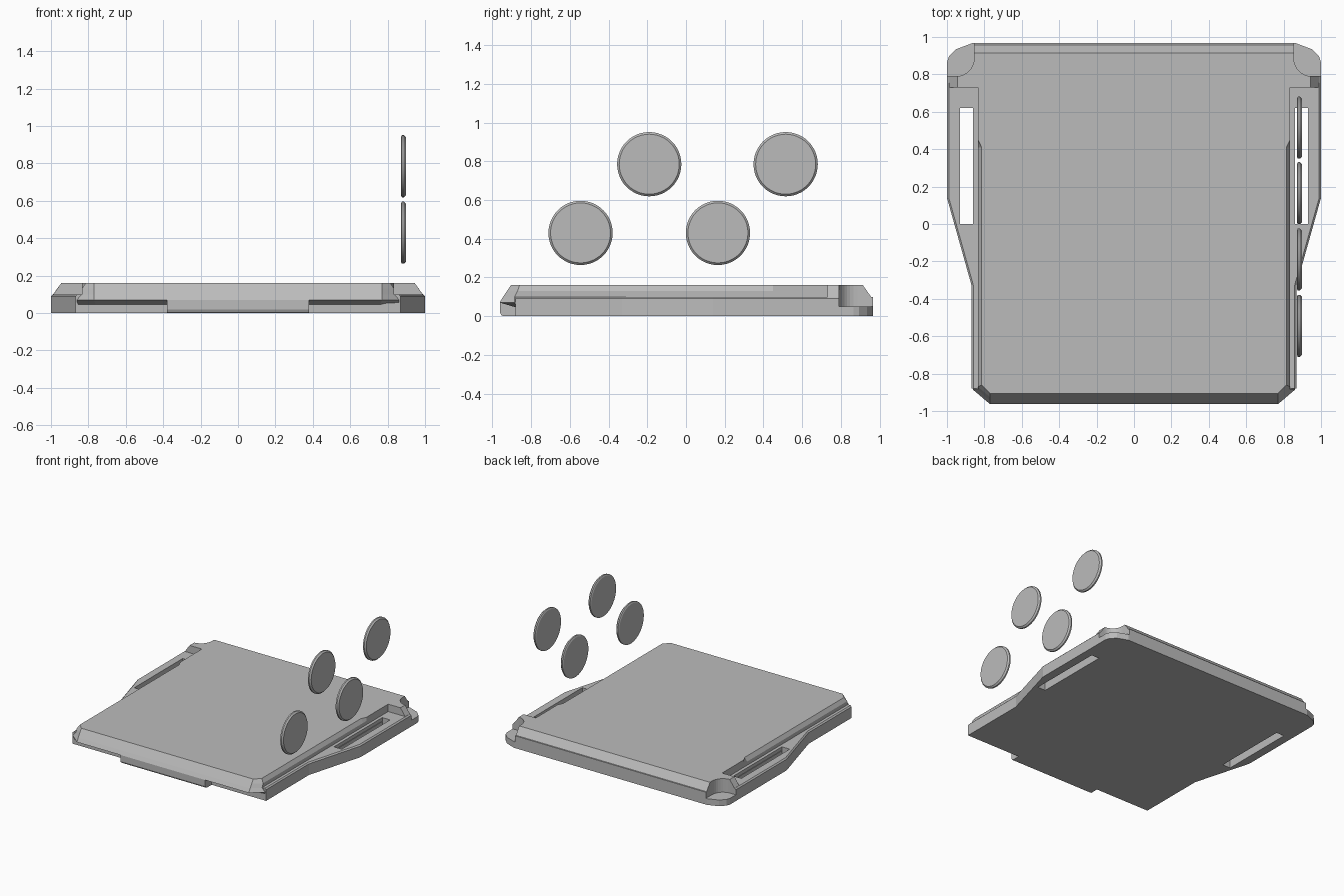
import bpy, bmesh, math

if "Cube" in bpy.data.objects:
    bpy.data.objects.remove(bpy.data.objects["Cube"])

grey = bpy.data.materials.new("plain_grey")
grey.use_nodes = True
tone = (0.5, 0.5, 0.5, 1)
grey.diffuse_color = tone
grey.node_tree.nodes["Principled BSDF"].inputs["Base Color"].default_value = tone


def loft(name, rings):
    """Closed solid through rings of matching 3D points."""
    bm = bmesh.new()
    loops = [[bm.verts.new(p) for p in ring] for ring in rings]
    n = len(loops[0])
    for a, b in zip(loops, loops[1:]):
        for i in range(n):
            j = (i + 1) % n
            bm.faces.new((a[i], a[j], b[j], b[i]))
    bm.faces.new(loops[0][::-1])
    bm.faces.new(loops[-1])
    bmesh.ops.recalc_face_normals(bm, faces=bm.faces)
    mesh = bpy.data.meshes.new(name)
    bm.to_mesh(mesh)
    bm.free()
    mesh.materials.append(grey)
    ob = bpy.data.objects.new(name, mesh)
    bpy.context.collection.objects.link(ob)
    return ob


def mirrored(half, z):
    """Right-hand outline, front to back, completed across x = 0."""
    return [(x, y, z) for x, y in half] + [(-x, y, z) for x, y in reversed(half)]


def cut(target, cutters):
    bpy.context.view_layer.objects.active = target
    for c in cutters:
        mod = target.modifiers.new("cut", "BOOLEAN")
        mod.operation, mod.solver, mod.object = "DIFFERENCE", "EXACT", c
        bpy.ops.object.modifier_apply(modifier=mod.name)


# Tray with flared sides and a fine chamfer round the top edge
corner = [(1, 0.865), (0.99, 0.895), (0.95, 0.935), (0.865, 0.967)]
tray = [(0.868, -0.88), (0.868, -0.33), (1, 0.14)] + corner
rim = [(x - 0.01, y) for x, y in tray]
base = loft("base_tray", [mirrored(tray, 0), mirrored(tray, 0.09), mirrored(rim, 0.1)])

# Raised rear block with sloping outer faces
block = [(0.998, 0.73)] + corner
top = [(0.945, 0.73), (0.945, 0.84), (0.93, 0.87), (0.9, 0.895), (0.855, 0.914)]
rear = loft("rear_block", [mirrored(block, 0.085), mirrored(top, 0.16)])

# Lid with an undercut front lip and chamfered long edges
levels = [
    (0.045, 0.76, -0.878, 0.858, -0.876, 0.858),
    (0.07, 0.77, -0.963, 0.862, -0.885, 0.862),
    (0.1, 0.77, -0.945, 0.835, -0.885, 0.835),
    (0.13, 0.77, -0.925, 0.835, -0.87, 0.835),
    (0.16, 0.77, -0.905, 0.815, -0.86, 0.835),
]
lid = loft("lid", [
    mirrored([(fx, fy), (sx, sy), (sx, 0.41), (ex, 0.45), (ex, 0.73)], z)
    for z, fx, fy, sx, sy, ex in levels])

# Tab under the front lip
profile = [(-0.88, 0), (-0.945, 0), (-0.955, 0.006), (-0.962, 0.02), (-0.962, 0.07), (-0.88, 0.07)]
loft("front_tab", [[(x, y, z) for y, z in profile] for x in (-0.38, 0.38)])

# Slots through the sides and curved notches in the rear corners
arc = [(0.95 - 0.095 * math.cos(a), 0.885 - 0.095 * math.sin(a))
       for a in (math.pi / 2 * i / 8 for i in range(9))]
notch = [(0.855, 1.1)] + arc + [(1.1, 0.79), (1.1, 1.1)]
slot = [(0.86, 0), (0.93, 0), (0.93, 0.62), (0.86, 0.62)]
cutters = []
for side in (-1, 1):
    for name, outline, low in (("notch_cutter", notch, 0.05), ("slot_cutter", slot, -0.1)):
        c = loft(name, [[(side * x, y, z) for x, y in outline] for z in (low, 0.3)])
        c.hide_render = True
        cutters.append(c)
cut(base, cutters)
cut(rear, [c for c in cutters if c.name.startswith("notch")])
for c in cutters:
    bpy.data.objects.remove(c)

# Four thin discs standing beside the left edge
for i, (y, z) in enumerate([(-0.545, 0.43), (-0.19, 0.785), (0.165, 0.43), (0.515, 0.785)]):
    rings = [[(x, y + r * math.cos(a), z + r * math.sin(a))
              for a in (math.tau * k / 48 for k in range(48))]
             for x, r in ((0.871, 0.155), (0.876, 0.166), (0.887, 0.166), (0.898, 0.155))]
    disc = loft("disc_%d" % (i + 1), rings)
    bpy.context.view_layer.objects.active = disc
    disc.select_set(True)
    bpy.ops.object.shade_smooth_by_angle(angle=math.radians(20))
    disc.select_set(False)
